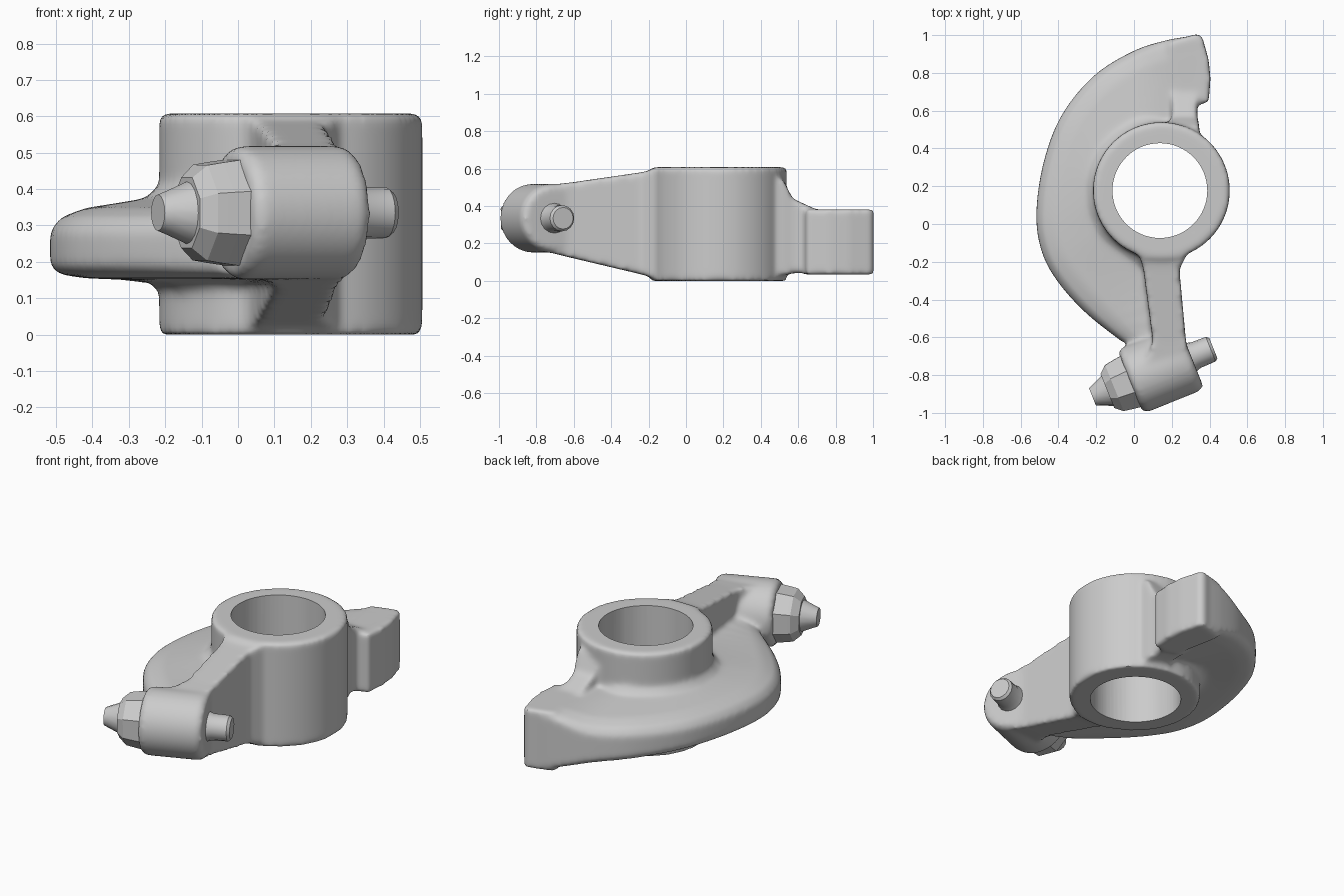
import bpy, bmesh, math
from mathutils import Vector

if "Cube" in bpy.data.objects:
    bpy.data.objects.remove(bpy.data.objects["Cube"])

HUB = Vector((0.145, 0.177))
PIN_END = Vector((0.42, -0.657, 0.335))          # right end of the tilted screw axis
AXIS = Vector((0.927, 0.374, 0)).normalized()
UP = Vector((0, 0, 1))


def loft(bm, rings):
    """Skin a list of equal-length rings and cap both ends."""
    vs = [[bm.verts.new(p) for p in r] for r in rings]
    n = len(vs[0])
    for a, b in zip(vs, vs[1:]):
        for i in range(n):
            bm.faces.new((a[i], a[(i + 1) % n], b[(i + 1) % n], b[i]))
    bm.faces.new(vs[0][::-1])
    bm.faces.new(vs[-1])


def spline(rings, steps=5):
    """Catmull-Rom interpolation between whole rings."""
    out, last = [], len(rings) - 1
    for i in range(last):
        quad = [rings[max(i - 1, 0)], rings[i], rings[i + 1], rings[min(i + 2, last)]]
        for k in range(steps):
            t = k / steps
            out.append([b + 0.5 * t * (c - a + t * (2 * a - 5 * b + 4 * c - d
                                                    + t * (3 * (b - c) + d - a)))
                        for a, b, c, d in zip(*quad)])
    return out + [rings[-1]]


def bar(bm, sections):
    """Rectangular bar along y from (y, x0, x1, z0, z1) sections."""
    loft(bm, [[(x0, y, z0), (x1, y, z0), (x1, y, z1), (x0, y, z1)]
              for y, x0, x1, z0, z1 in sections])


def turned(bm, origin, axis, profile, n=48):
    """Solid of revolution from (distance along axis, radius) pairs."""
    rot = UP.rotation_difference(axis).to_matrix()
    loft(bm, [[Vector(origin) + rot @ Vector((r * math.cos(2 * math.pi * i / n),
                                              r * math.sin(2 * math.pi * i / n), s))
               for i in range(n)] for s, r in profile])


def finish(bm, name):
    bmesh.ops.recalc_face_normals(bm, faces=bm.faces)
    me = bpy.data.meshes.new(name)
    bm.to_mesh(me)
    bm.free()
    ob = bpy.data.objects.new(name, me)
    bpy.context.collection.objects.link(ob)
    return ob


def smooth(ob, angle):
    bpy.ops.object.select_all(action='DESELECT')
    bpy.context.view_layer.objects.active = ob
    ob.select_set(True)
    bpy.ops.object.shade_smooth_by_angle(angle=math.radians(angle))


# Hub
bm = bmesh.new()
turned(bm, (*HUB, 0), UP, [(0, 0.362), (0.608, 0.362)], 72)

# Crescent plate: rounded rim, deeper towards the tip, filleted up to the hub
outer = [(0.34, 1.0), (0.17, 0.972), (-0.01, 0.912), (-0.215, 0.782), (-0.385, 0.572),
         (-0.48, 0.32), (-0.517, 0.05), (-0.487, -0.15), (-0.40, -0.31),
         (-0.25, -0.475), (-0.06, -0.625)]
ends = {0: (0.34, 0.66), 1: (0.27, 0.5), 9: (0.14, -0.28), 10: (0.15, -0.66)}
low = {0: 0.035, 1: 0.055, 2: 0.10, 3: 0.13, 4: 0.148}
drop = {0: 0.01, 1: 0.03, 2: 0.06}
rings = []
for i, p in enumerate(outer):
    o = Vector(p)
    q = Vector(ends[i]) if i in ends else HUB + (o - HUB).normalized() * 0.345
    d = (q - o).normalized()
    lo, hd = low.get(i, 0.155), drop.get(i, 0.065)
    hi = 0.378 if i < 2 else 0.348
    top = 0.38 if i < 2 else 0.43
    base = min(lo, 0.148) if i in ends else 0.11
    e1, e2, f = o + d * 0.03, o + d * 0.1, q - d * 0.055
    rings.append([Vector((*xy, z)) for xy, z in (
        (q, base), (f, min(lo, 0.148)), (e2, lo), (e1, lo + hd * 0.15), (o, lo + hd * 0.5),
        (o, hi - hd), (e1, hi - hd * 0.4), (e2, hi), (f, 0.375), (q, top))])
loft(bm, spline(rings))

# Contact pad at the tip
pad = [(0.33, 1.006), (0.36, 0.995), (0.395, 0.87), (0.405, 0.77), (0.395, 0.645),
       (0.33, 0.63), (0.24, 0.66), (0.18, 0.96)]
loft(bm, [[(x, y, z) for x, y in pad] for z in (0.033, 0.382)])

# Neck between pad and hub, sloping down from the hub top
bar(bm, [(0.40, 0.16, 0.35, 0.03, 0.58), (0.52, 0.18, 0.345, 0.03, 0.54),
         (0.57, 0.2, 0.335, 0.04, 0.44), (0.70, 0.2, 0.335, 0.05, 0.38)])

# Arm web from hub to screw boss
bar(bm, [(-0.02, 0.0, 0.31, 0.01, 0.60), (-0.17, 0.03, 0.275, 0.015, 0.595),
         (-0.24, 0.05, 0.24, 0.035, 0.58), (-0.62, 0.10, 0.275, 0.125, 0.525),
         (-0.76, 0.05, 0.30, 0.16, 0.51)])

# Screw boss
turned(bm, PIN_END, AXIS, [(-0.475, 0.165), (-0.45, 0.184), (-0.155, 0.184), (-0.125, 0.165)])

body = finish(bm, "rocker_body")

# Blend the body into one casting, then bore the hub
rm = body.modifiers.new("blend", 'REMESH')
rm.mode = 'VOXEL'
rm.voxel_size = 0.013
sm = body.modifiers.new("soften", 'SMOOTH')
sm.factor = 0.5
sm.iterations = 12

bm = bmesh.new()
turned(bm, (0.137, 0.177, 0), UP, [(-0.1, 0.251), (0.7, 0.251)], 64)
cutter = finish(bm, "bore_cutter")
cutter.hide_render = True
bo = body.modifiers.new("bore", 'BOOLEAN')
bo.operation = 'DIFFERENCE'
bo.solver = 'EXACT'
bo.object = cutter
bpy.context.view_layer.objects.active = body
for m in ("blend", "soften", "bore"):
    bpy.ops.object.modifier_apply(modifier=m)
bpy.data.objects.remove(cutter)
smooth(body, 40)

# Screw tip, screw tail and chamfered lock nut along the boss axis
for name, profile, sides in (
        ("screw_tip", [(-0.69, 0.05), (-0.665, 0.06), (-0.59, 0.092)], 16),
        ("screw_tail", [(-0.14, 0.085), (-0.1, 0.072), (-0.015, 0.07), (0, 0.058)], 16),
        ("lock_nut", [(-0.605, 0.105), (-0.565, 0.142), (-0.52, 0.15), (-0.465, 0.158)], 8)):
    bm = bmesh.new()
    turned(bm, PIN_END, AXIS, profile, sides)
    smooth(finish(bm, name), 30)
